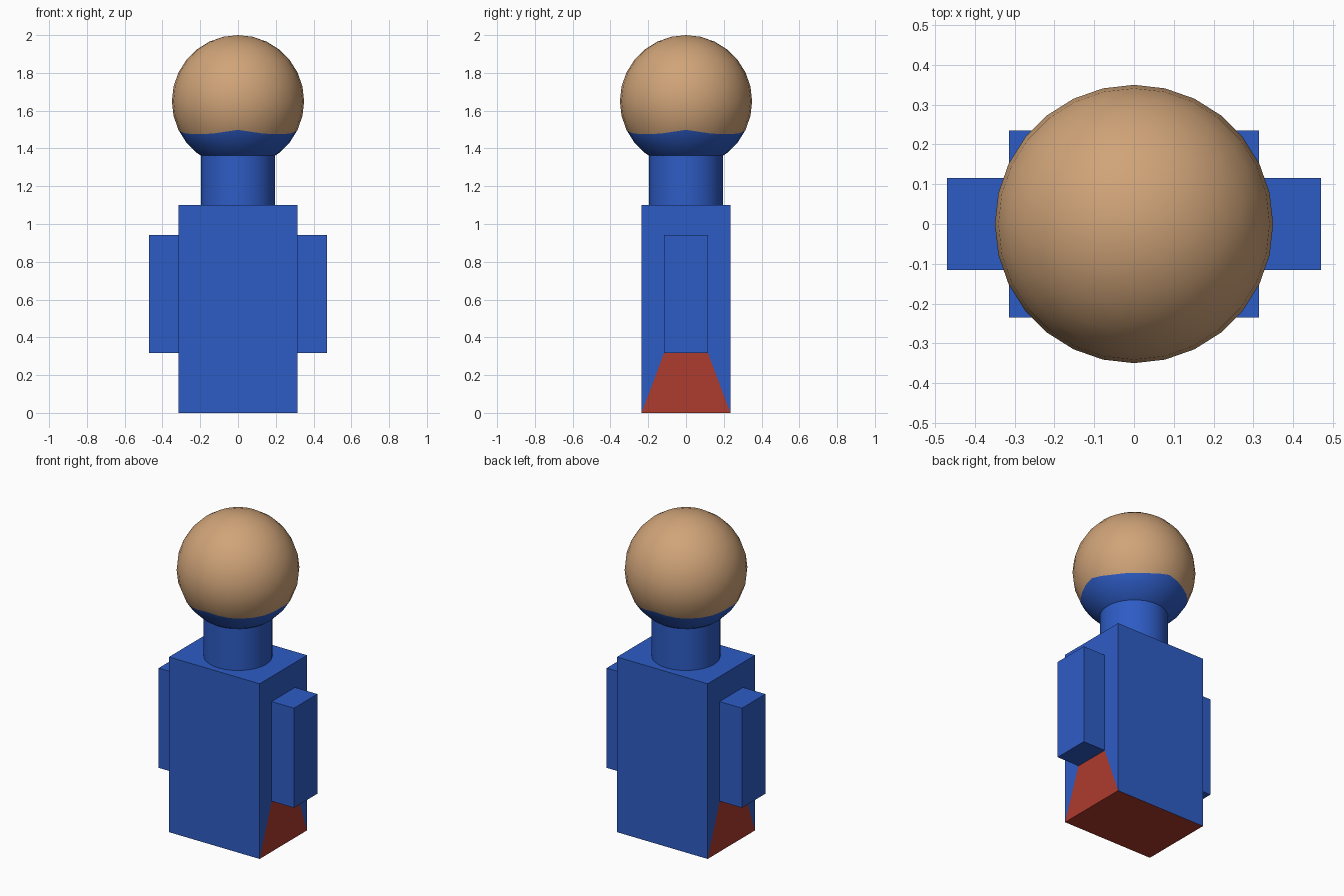
import bpy, bmesh, math
from mathutils import Matrix

if "Cube" in bpy.data.objects:
    bpy.data.objects.remove(bpy.data.objects["Cube"])


def material(name, rgb):
    m = bpy.data.materials.new(name)
    m.diffuse_color = (*rgb, 1)
    m.use_nodes = True
    m.node_tree.nodes["Principled BSDF"].inputs["Base Color"].default_value = m.diffuse_color
    return m


BLUE = material("blue", (0.027, 0.107, 0.56))
RED = material("red", (0.42, 0.043, 0.026))
TAN = material("tan", (0.63, 0.37, 0.19))


def finish(bm, name, mats, smooth=False):
    mesh = bpy.data.meshes.new(name)
    bm.to_mesh(mesh)
    bm.free()
    for m in mats:
        mesh.materials.append(m)
    for p in mesh.polygons:
        p.use_smooth = smooth
    ob = bpy.data.objects.new(name, mesh)
    bpy.context.collection.objects.link(ob)
    return ob


# Torso box; each side face is inset to a panel and extruded into an arm
bm = bmesh.new()
bmesh.ops.create_cube(bm, size=1, matrix=Matrix.Translation((0, 0, 0.55))
                      @ Matrix.Diagonal((0.63, 0.47, 1.1, 1)))
bm.normal_update()
for f in [f for f in bm.faces if abs(f.normal.x) > 0.5]:
    side = 1 if f.normal.x > 0 else -1
    bmesh.ops.inset_individual(bm, faces=[f], thickness=0.1)
    for v in f.verts:
        v.co.y = math.copysign(0.116, v.co.y)
        v.co.z = 0.943 if v.co.z > 0.55 else 0.317
    arm = bmesh.ops.extrude_face_region(bm, geom=[f])["geom"]
    for v in arm:
        if isinstance(v, bmesh.types.BMVert):
            v.co.x = side * 0.47
    bmesh.ops.delete(bm, geom=[g for g in [f] if g.is_valid], context="FACES_ONLY")
bmesh.ops.recalc_face_normals(bm, faces=bm.faces)
# Red underside and lower side panels
for f in bm.faces:
    c = f.calc_center_median()
    on_side = abs(abs(c.x) - 0.315) < 0.01 and c.z < 0.3 and abs(c.y) < 0.01
    f.material_index = 1 if c.z < 0.01 or on_side else 0
finish(bm, "torso_and_arms", [BLUE, RED])

# Neck
bm = bmesh.new()
bmesh.ops.create_cone(bm, cap_ends=True, segments=32, radius1=0.195, radius2=0.195,
                      depth=0.32, matrix=Matrix.Translation((0, 0, 1.24)))
neck = finish(bm, "neck", [BLUE], True)

# Head: tan ball with a blue collar whose upper edge peaks on the four axes
R, STEP = 0.35, math.pi / 14
bm = bmesh.new()
bmesh.ops.create_uvsphere(bm, u_segments=28, v_segments=14, radius=R)
for v in bm.verts:
    lat = math.asin(max(-1, min(1, v.co.z / R)))
    if abs(lat + 2 * STEP) < 0.01:
        az = math.atan2(v.co.y, v.co.x)
        off = abs(az - round(az / (math.pi / 2)) * math.pi / 2)
        lat -= 0.07 * min(1, off / 0.5)
        v.co = (R * math.cos(lat) * math.cos(az), R * math.cos(lat) * math.sin(az),
                R * math.sin(lat))
for f in bm.faces:
    f.material_index = 1 if f.calc_center_median().z < -R * math.sin(2.2 * STEP) else 0
bmesh.ops.translate(bm, verts=bm.verts, vec=(0, 0, 1.65))
finish(bm, "head", [TAN, BLUE], True)

# Keep the neck rims crisp
bpy.ops.object.select_all(action="DESELECT")
neck.select_set(True)
bpy.context.view_layer.objects.active = neck
bpy.ops.object.shade_smooth_by_angle(angle=math.radians(40))
